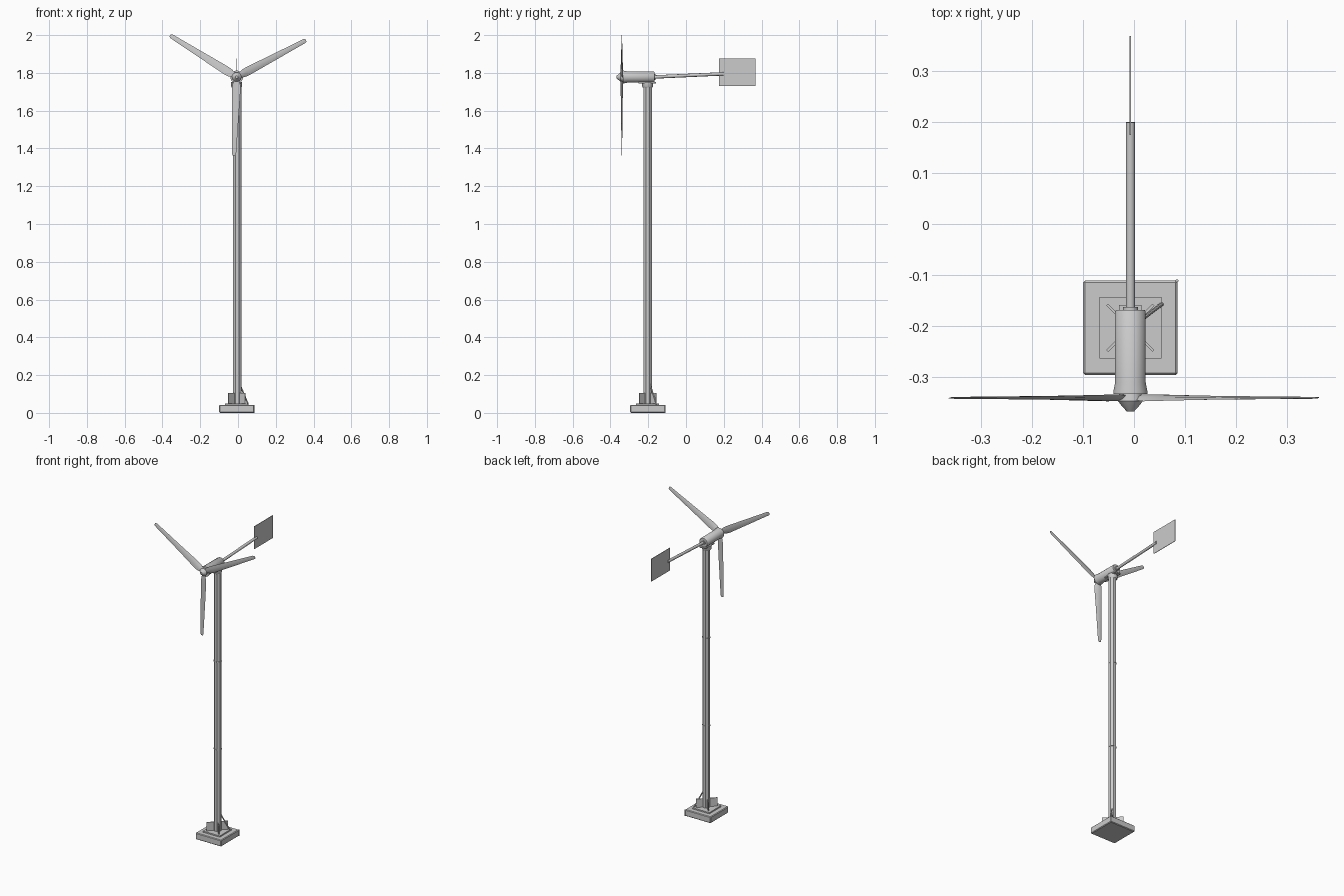
import bpy, bmesh
from math import sin, cos, pi, radians
from mathutils import Vector

if "Cube" in bpy.data.objects:
    bpy.data.objects.remove(bpy.data.objects["Cube"])

CX, CY, HZ = -0.007, -0.203, 1.778   # mast axis, rotor axis height


def make(name, verts, faces, smooth=False):
    me = bpy.data.meshes.new(name)
    me.from_pydata(verts, [], faces)
    bm = bmesh.new()
    bm.from_mesh(me)
    bmesh.ops.recalc_face_normals(bm, faces=bm.faces)
    bm.to_mesh(me)
    bm.free()
    ob = bpy.data.objects.new(name, me)
    bpy.context.collection.objects.link(ob)
    if smooth:
        bpy.context.view_layer.objects.active = ob
        ob.select_set(True)
        bpy.ops.object.shade_smooth_by_angle(angle=radians(40))
        ob.select_set(False)
    return ob


def loft(name, rings, smooth=False):
    n = len(rings[0])
    verts = [v for r in rings for v in r]
    faces = [(i * n + j, i * n + (j + 1) % n, (i + 1) * n + (j + 1) % n, (i + 1) * n + j)
             for i in range(len(rings) - 1) for j in range(n)]
    faces += [tuple(range(n)), tuple(range(len(verts) - n, len(verts)))]
    return make(name, verts, faces, smooth)


def tube(name, stations, n=12, smooth=True):
    """Round solid through (point, radius) stations."""
    axis = (Vector(stations[-1][0]) - Vector(stations[0][0])).normalized()
    a = axis.orthogonal().normalized()
    b = axis.cross(a)
    rings = []
    for p, r in stations:
        rings.append([Vector(p) + r * (a * cos((k + .5) * 2 * pi / n) + b * sin((k + .5) * 2 * pi / n))
                      for k in range(n)])
    return loft(name, rings, smooth)


def box(name, center, size, turn=0, bevel=0):
    bpy.ops.mesh.primitive_cube_add(size=1, location=center, rotation=(0, 0, turn))
    ob = bpy.context.object
    ob.name = name
    ob.scale = size
    bpy.ops.object.transform_apply(location=False, rotation=False, scale=True)
    if bevel:
        m = ob.modifiers.new("bevel", 'BEVEL')
        m.width, m.segments = bevel, 1
    return ob


# Footing
box("base_slab", (CX, CY, 0.021), (0.185, 0.185, 0.042), bevel=0.004)
box("base_plate", (CX, CY, 0.045), (0.121, 0.121, 0.01))
for i in (1, -1):
    box("base_gusset", (CX, CY, 0.077), (0.128, 0.005, 0.056), turn=i * pi / 4)

# Cable leaving the mast and running out at the slab corner
tube("ground_cable", [((0.008, -0.192, 0.155), 0.004), ((0.054, -0.157, 0.045), 0.004)], 8)
tube("ground_cable_end", [((0.084, -0.111, 0), 0.003), ((0.084, -0.111, 0.042), 0.003)], 8)

# Mast with joint rings and yaw bearing
tube("mast", [((CX + .003, CY, 0.05), 0.0235), ((CX + .003, CY, 1.73), 0.0235)], 8, False)
for z in (0.58, 1.15):
    tube("mast_joint", [((CX + .003, CY, z - .003), 0.025), ((CX + .003, CY, z + .003), 0.025)], 8, False)
tube("yaw_bearing", [((CX, CY, 1.722), 0.025), ((CX, CY, 1.729), 0.029), ((CX, CY, 1.752), 0.029)])
box("yaw_plate", (CX, CY - .002, 1.748), (0.044, 0.094, 0.007))

# Nacelle and hub along y
def along(pairs):
    return [((CX, y, HZ), r) for y, r in pairs]

tube("nacelle", along([(-0.168, 0.028), (-0.171, 0.0305), (-0.31, 0.0305), (-0.328, 0.034), (-0.333, 0.034)]), 16)
tube("hub", along([(-0.33, 0.022), (-0.346, 0.025), (-0.355, 0.018), (-0.367, 0.007)]), 16)

# Tail boom and vane
tube("boom_socket", along([(-0.175, 0.015), (-0.162, 0.015)]), 12)
tube("tail_boom", [((CX, -0.175, HZ), 0.009), ((CX, 0.199, 1.795), 0.009)], 12)
box("tail_vane", (CX, 0.271, 1.803), (0.003, 0.194, 0.147))

# Three tapered, twisted blades: (radius, chord, thickness, twist in degrees)
SECTIONS = [(0.015, 0.026, 0.010, 20), (0.04, 0.044, 0.009, 18), (0.07, 0.047, 0.007, 15),
            (0.2, 0.037, 0.005, 10), (0.405, 0.023, 0.003, 6), (0.415, 0.015, 0.002, 6)]
LENS = [(-0.5, 0), (-0.25, 0.4), (0.15, 0.5), (0.5, 0), (0.15, -0.5), (-0.25, -0.4)]
for ang in (28, 148, 268):
    a = radians(ang)
    d, t, f = Vector((cos(a), 0, sin(a))), Vector((-sin(a), 0, cos(a))), Vector((0, -1, 0))
    rings = []
    for r, c, th, tw in SECTIONS:
        w = radians(tw)
        u, v = t * cos(w) + f * sin(w), f * cos(w) - t * sin(w)
        rings.append([Vector((CX, -0.340, HZ)) + d * r + u * (p * c) + v * (q * th) for p, q in LENS])
    loft("rotor_blade", rings, True)
